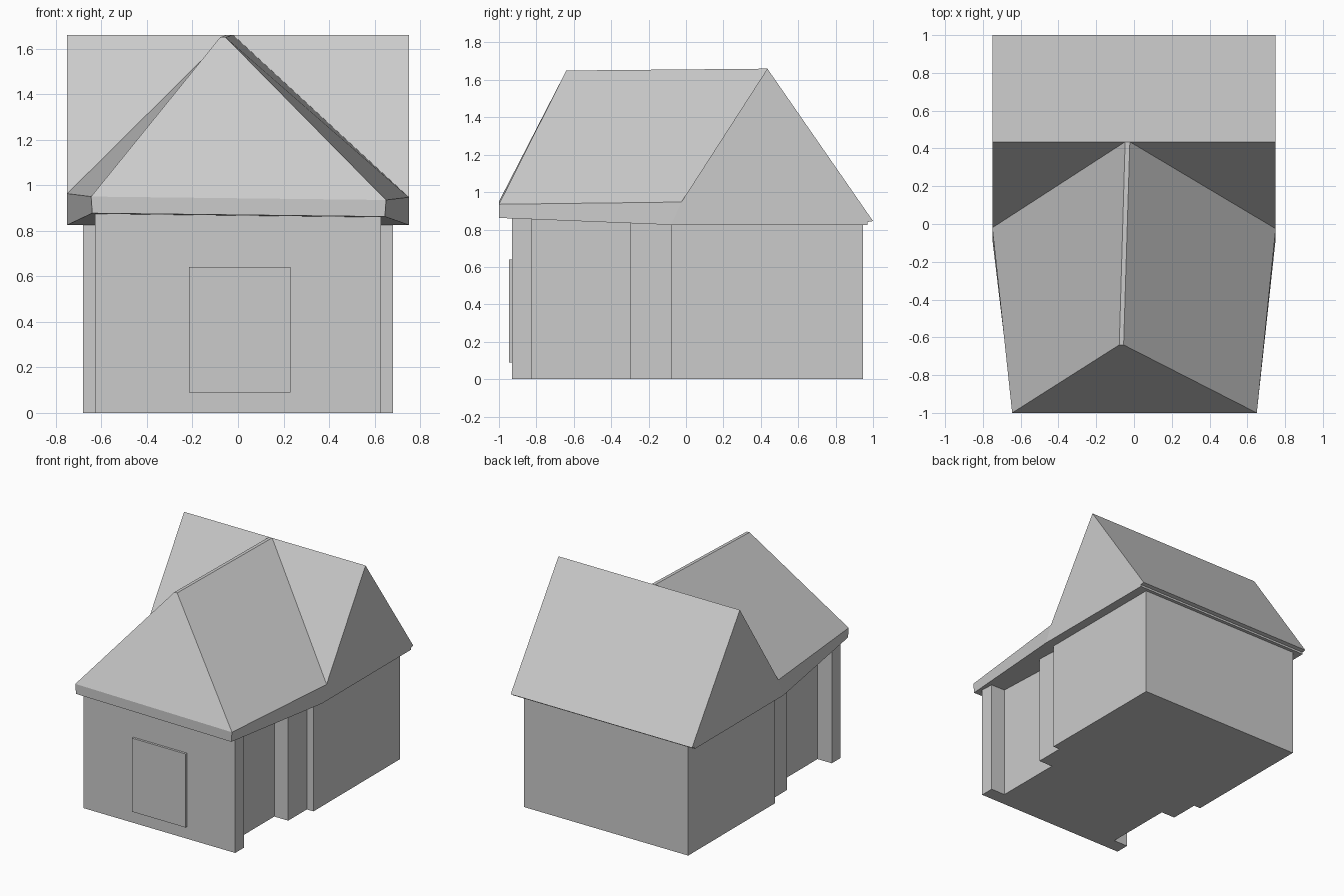
import bpy
import bmesh

if "Cube" in bpy.data.objects:
    bpy.data.objects.remove(bpy.data.objects["Cube"])


def make_object(name, verts, faces):
    bm = bmesh.new()
    vs = [bm.verts.new(v) for v in verts]
    for f in faces:
        bm.faces.new([vs[i] for i in f])
    bmesh.ops.recalc_face_normals(bm, faces=bm.faces)
    mesh = bpy.data.meshes.new(name)
    bm.to_mesh(mesh)
    bm.free()
    obj = bpy.data.objects.new(name, mesh)
    bpy.context.collection.objects.link(obj)
    return obj


def extrude_outline(name, outline, z0, z1):
    n = len(outline)
    verts = [(x, y, z) for z in (z0, z1) for x, y in outline]
    faces = [tuple(range(n)), tuple(range(n, 2 * n))]
    faces += [(i, (i + 1) % n, (i + 1) % n + n, i + n) for i in range(n)]
    return make_object(name, verts, faces)


# Walls: stepped plan, right half mirrored to the left
half = [(0.628, -0.93), (0.628, -0.825), (0.51, -0.825), (0.51, -0.30),
        (0.625, -0.30), (0.625, -0.08), (0.68, -0.08), (0.68, 0.945)]
plan = half + [(-x, y) for x, y in reversed(half)]
extrude_outline("walls", plan, 0.0, 0.88)

# Door panel on the front wall
door = [(-0.215, -0.947), (0.23, -0.947), (0.23, -0.92), (-0.215, -0.92)]
extrude_outline("door", door, 0.09, 0.64)

# Roof: tapering hipped front wing joined to a gabled cross roof
front = [(-0.64, -1.0, 0.877), (-0.645, -1.0, 0.95), (-0.078, -0.64, 1.65),
         (-0.055, -0.64, 1.65), (0.65, -1.0, 0.935), (0.645, -1.0, 0.862)]
middle = [(-0.75, -0.08, 0.825), (-0.75, -0.02, 0.963), (-0.047, 0.435, 1.66),
          (-0.022, 0.435, 1.66), (0.75, -0.025, 0.947), (0.75, -0.08, 0.825)]
back = [(x, y, z) for y, z in ((0.435, 1.66), (1.0, 0.845), (0.97, 0.84), (0.97, 0.825))
        for x in (-0.75, 0.75)]
roof_faces = [(0, 5, 4, 1), (1, 4, 3, 2)]                        # front fascia and hip
roof_faces += [(i, i + 1, i + 7, i + 6) for i in range(5)]       # wing sides
roof_faces += [(7, 8, 12), (9, 10, 13), (12, 8, 9, 13, 15, 14)]  # cross roof slopes
roof_faces += [(14, 15, 17, 16), (16, 17, 19, 18)]               # rear eave
roof_faces += [(6, 7, 12, 14, 16, 18), (11, 10, 13, 15, 17, 19)]  # gable ends
roof_faces += [(0, 6, 11, 5), (6, 18, 19, 11)]                   # underside
make_object("roof", front + middle + back, roof_faces)
